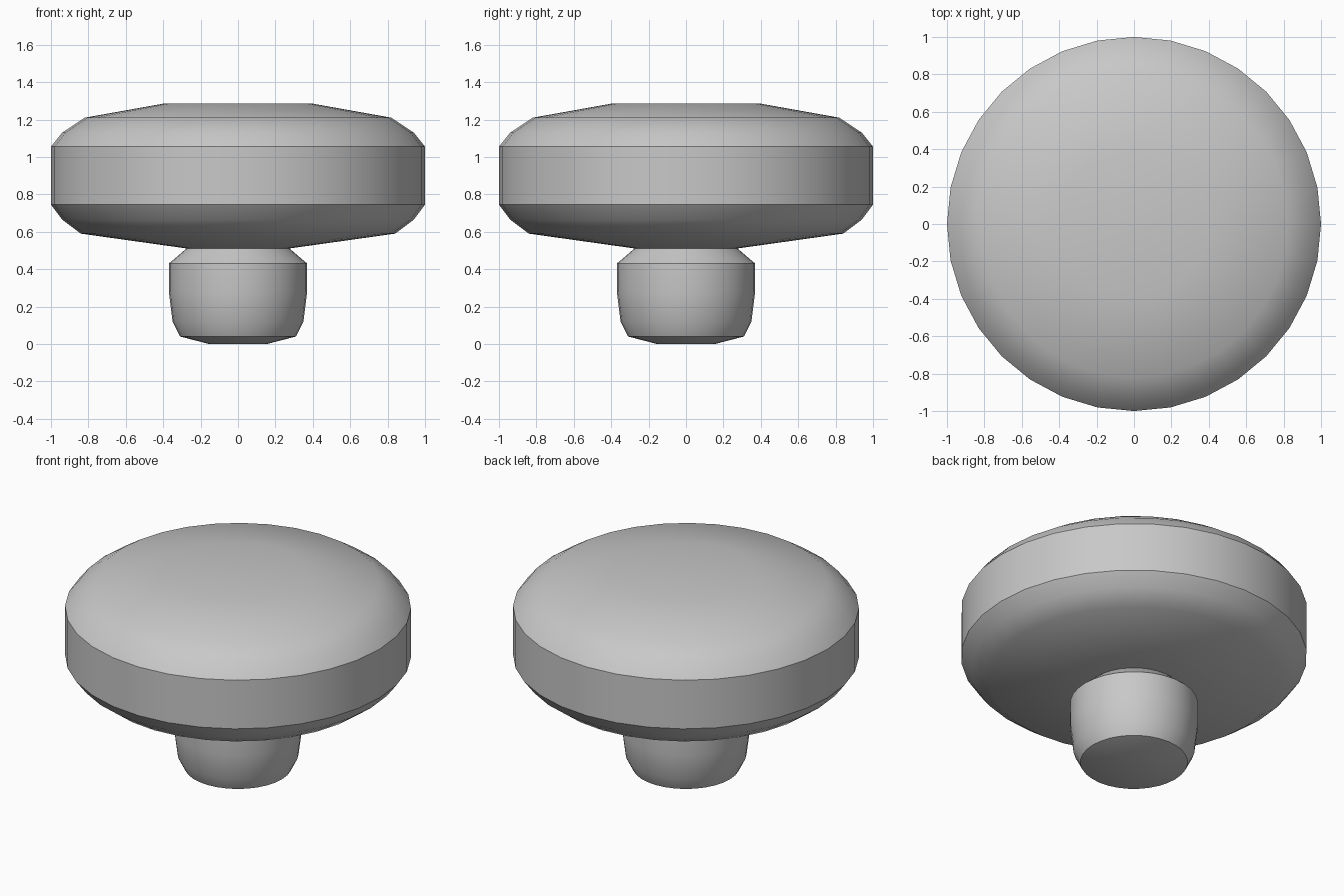
import bpy
import bmesh
import math

cube = bpy.data.objects.get("Cube")
if cube:
    bpy.data.objects.remove(cube, do_unlink=True)

SIDES = 32

# Single plain grey finish
grey = bpy.data.materials.new("light_grey")
grey.use_nodes = True
colour = (0.58, 0.58, 0.58, 1.0)
grey.diffuse_color = colour
grey.node_tree.nodes["Principled BSDF"].inputs["Base Color"].default_value = colour


def lathe(name, profile):
    """Turn a bottom-to-top (radius, height) profile and close both ends."""
    bm = bmesh.new()
    rings = []
    for radius, z in profile:
        rings.append([bm.verts.new((radius * math.cos(math.tau * i / SIDES),
                                    radius * math.sin(math.tau * i / SIDES), z))
                      for i in range(SIDES)])
    for low, high in zip(rings, rings[1:]):
        for i in range(SIDES):
            j = (i + 1) % SIDES
            bm.faces.new((low[i], low[j], high[j], high[i]))
    bm.faces.new(reversed(rings[0]))
    bm.faces.new(rings[-1])
    mesh = bpy.data.meshes.new(name)
    bm.to_mesh(mesh)
    bm.free()
    mesh.materials.append(grey)
    obj = bpy.data.objects.new(name, mesh)
    bpy.context.collection.objects.link(obj)
    bpy.ops.object.select_all(action='DESELECT')
    obj.select_set(True)
    bpy.context.view_layer.objects.active = obj
    bpy.ops.object.shade_smooth_by_angle(angle=math.radians(32))
    return obj


# Wide rounded head
lathe("knob_head", [(0.27, 0.51), (0.84, 0.59), (0.94, 0.665), (1.0, 0.745),
                    (1.0, 1.055), (0.94, 1.13), (0.82, 1.21), (0.40, 1.285)])

# Short tapered stem, tucked against the underside of the head
lathe("knob_stem", [(0.155, 0.0), (0.31, 0.04), (0.35, 0.12), (0.37, 0.28),
                    (0.37, 0.43), (0.275, 0.511)])
